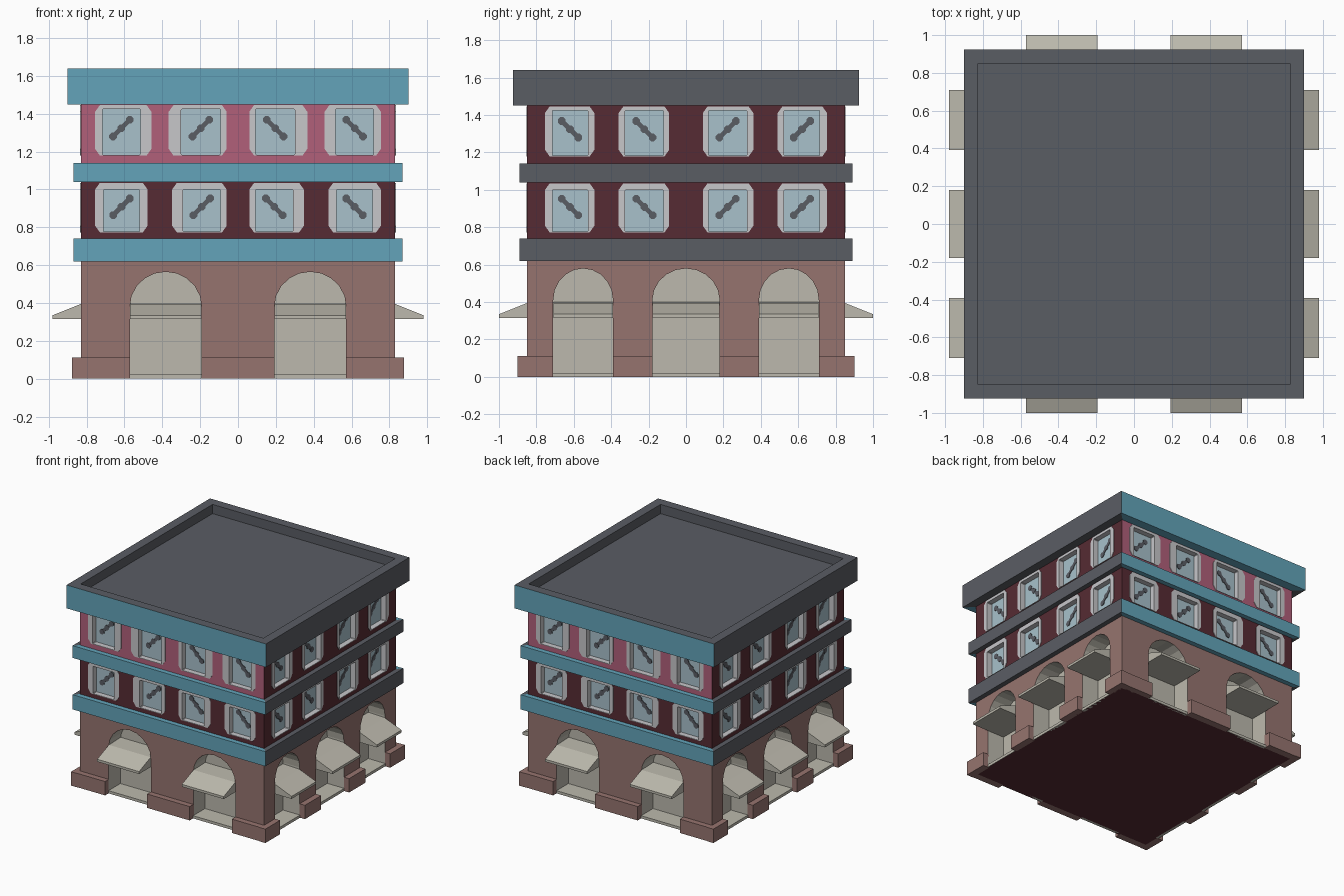
import bpy, bmesh, math

if "Cube" in bpy.data.objects:
    bpy.data.objects.remove(bpy.data.objects["Cube"])

WX, WY = 0.83, 0.85          # half sizes of the wall block


def material(name, r, g, b):
    def lin(c):
        c /= 255
        return c / 12.92 if c <= 0.04045 else ((c + 0.055) / 1.055) ** 2.4
    m = bpy.data.materials.new(name)
    m.diffuse_color = (lin(r), lin(g), lin(b), 1)
    m.use_nodes = True
    m.node_tree.nodes["Principled BSDF"].inputs["Base Color"].default_value = m.diffuse_color
    return m


BRICK = material("brick", 150, 116, 111)
CREAM = material("cream", 188, 185, 173)
TEAL = material("teal", 99, 164, 186)
SLATE = material("slate", 90, 93, 100)
MAROON = material("maroon", 86, 43, 51)
PINK = material("pink", 177, 96, 122)
GLASS = material("glass blue", 168, 193, 203)
WHITE = material("trim white", 199, 199, 202)

# Each facade has its own (along, outward, up) frame
SIDES = {
    "front": lambda u, d, z: (u, -d, z),
    "back": lambda u, d, z: (-u, d, z),
    "right": lambda u, d, z: (d, u, z),
    "left": lambda u, d, z: (-d, -u, z),
}


def is_y(side):
    return side in ("front", "back")


def wall(side):
    return WY if is_y(side) else WX


def sweep(bm, a, b):
    """Solid between two matching outlines."""
    va, vb = [bm.verts.new(p) for p in a], [bm.verts.new(p) for p in b]
    n = len(va)
    bm.faces.new(va)
    bm.faces.new(vb[::-1])
    for i in range(n):
        j = (i + 1) % n
        bm.faces.new((va[i], vb[i], vb[j], va[j]))


def prism(bm, pts, side, d0, d1):
    f = SIDES[side]
    sweep(bm, [f(u, d0, z) for u, z in pts], [f(u, d1, z) for u, z in pts])


def rect(u0, u1, z0, z1):
    return [(u0, z0), (u1, z0), (u1, z1), (u0, z1)]


def chamfered(u0, u1, z0, z1, cu, cz):
    return [(u0 + cu, z0), (u1 - cu, z0), (u1, z0 + cz), (u1, z1 - cz),
            (u1 - cu, z1), (u0 + cu, z1), (u0, z1 - cz), (u0, z0 + cz)]


def finish(name, bm, mats, rule=None):
    bmesh.ops.recalc_face_normals(bm, faces=bm.faces)
    me = bpy.data.meshes.new(name)
    bm.to_mesh(me)
    bm.free()
    ob = bpy.data.objects.new(name, me)
    bpy.context.collection.objects.link(ob)
    for m in mats:
        me.materials.append(m)
    if rule:
        for p in me.polygons:
            p.material_index = rule(p.center, p.normal)
    return ob


def carved_block(name, z0, z1, cutter_bm, mats, rule):
    """Wall block with recesses cut out, coloured by a rule."""
    bm = bmesh.new()
    prism(bm, rect(-WX, WX, z0, z1), "front", -WY, WY)
    ob = finish(name, bm, [])
    cut = finish(name + "_cutter", cutter_bm, [])
    cut.hide_render = True
    mod = ob.modifiers.new("cut", "BOOLEAN")
    mod.object, mod.operation, mod.solver = cut, "DIFFERENCE", "EXACT"
    bpy.context.view_layer.objects.active = ob
    bpy.ops.object.modifier_apply(modifier="cut")
    bpy.data.objects.remove(cut)
    ob.data.materials.clear()
    for m in mats:
        ob.data.materials.append(m)
    for p in ob.data.polygons:
        p.material_index = rule(p.center, p.normal)


def inside(c):
    return abs(c.x) < WX - 0.005 and abs(c.y) < WY - 0.005


# ---- Ground floor with arched niches ----
def arches(side):   # (centre, half width, springing, top)
    if is_y(side):
        return [(s * 0.382, 0.19, 0.38, 0.565) for s in (-1, 1)]
    return [(-0.55, 0.16, 0.41, 0.58), (0, 0.18, 0.41, 0.58), (0.55, 0.16, 0.41, 0.58)]


niches, awn, sill, plinth = (bmesh.new() for _ in range(4))
for side, f in SIDES.items():
    w = wall(side)
    edge = -(0.875 if is_y(side) else 0.9)
    end = -edge
    for c, h, zs, zt in arches(side):
        pts = [(c - h, 0.022), (c + h, 0.022)]
        pts += [(c + h * math.cos(math.pi * i / 10), zs + (zt - zs) * math.sin(math.pi * i / 10))
                for i in range(11)]
        prism(niches, pts, side, w - 0.15, w + 0.1)
        # sloped canopy
        prof = [(w - 0.15, 0.315), (w + 0.15, 0.315), (w + 0.15, 0.335), (w, 0.395), (w - 0.15, 0.40)]
        sweep(awn, [f(c - h + 0.001, d, z) for d, z in prof], [f(c + h - 0.001, d, z) for d, z in prof])
        prism(sill, rect(c - h, c + h, 0, 0.022), side, w - 0.02, w + 0.003)
        prism(plinth, rect(edge, c - h, 0, 0.113), side, w - 0.01, w + 0.047)
        edge = c + h
    prism(plinth, rect(edge, end, 0, 0.113), side, w - 0.01, w + 0.047)


def ground_rule(c, n):
    if n.z < -0.5 and c.z < 0.01:
        return 2
    return 1 if inside(c) else 0


carved_block("ground_floor", 0, 0.63, niches, [BRICK, CREAM, MAROON], ground_rule)
finish("awnings", awn, [CREAM])
finish("door_sills", sill, [CREAM])
finish("plinth", plinth, [BRICK], lambda c, n: 0)


# ---- Upper floors with recessed windows ----
def windows(side, upper):   # glass and frame extents on the positive half
    if not is_y(side):
        return [(0.12, 0.325, 0.09, 0.36), (0.525, 0.715, 0.49, 0.754)]
    if upper:
        return [(0.093, 0.30, 0.06, 0.366), (0.516, 0.717, 0.458, 0.755)]
    return [(0.093, 0.29, 0.06, 0.348), (0.52, 0.712, 0.478, 0.755)]


def storey(name, z0, z1, gz0, gz1, fz1, upper):
    holes, frames, marks = bmesh.new(), bmesh.new(), bmesh.new()
    for side, f in SIDES.items():
        w = wall(side)
        for g0, g1, f0, f1 in windows(side, upper):
            for s in (-1, 1):
                a, b = sorted((s * g0, s * g1))
                p, q = sorted((s * f0, s * f1))
                hole = chamfered(a, b, gz0, gz1, 0.004, 0.004)
                prism(holes, hole, side, w - 0.04, w + 0.05)
                # surround plate with clipped corners
                outer = chamfered(p, q, gz0 - 0.004, fz1, 0.025, 0.035)
                loops = [[frames.verts.new(f(u, d, z)) for u, z in ring]
                         for ring, d in ((hole, w - 0.002), (hole, w + 0.004),
                                         (outer, w + 0.004), (outer, w - 0.002))]
                for k in range(4):
                    m, n = loops[k], loops[(k + 1) % 4]
                    for i in range(8):
                        j = (i + 1) % 8
                        frames.faces.new((m[i], m[j], n[j], n[i]))
                # diagonal mark: three discs on a bar
                c, zc = (a + b) / 2, (gz0 + gz1) / 2 + 0.02
                slope = -s if is_y(side) else s
                d0 = w - 0.041
                for t in (-0.044, 0, 0.044):
                    disc = [(c + t + 0.022 * math.cos(math.pi * (i + .5) / 4),
                             zc + slope * t + 0.022 * math.sin(math.pi * (i + .5) / 4)) for i in range(8)]
                    prism(marks, disc, side, d0, d0 + 0.006)
                e, k = 0.044, 0.009
                bar = [(c - e - k, zc - slope * (e - k)), (c - e + k, zc - slope * (e + k)),
                       (c + e + k, zc + slope * (e - k)), (c + e - k, zc + slope * (e + k))]
                prism(marks, bar, side, d0, d0 + 0.005)

    def rule(c, n):
        if inside(c):
            return 3 if max(abs(n.x * c.x), abs(n.y * c.y)) > 0.76 else 2
        return 1 if upper and abs(n.y) > 0.5 else 0

    carved_block(name + "_walls", z0, z1, holes, [MAROON, PINK, WHITE, GLASS], rule)
    finish(name + "_window_frames", frames, [WHITE])
    finish(name + "_window_marks", marks, [SLATE])


storey("middle_floor", 0.63, 1.09, 0.777, 1.0, 1.035, False)
storey("top_floor", 1.09, 1.47, 1.183, 1.425, 1.446, True)


# ---- Mitred cornices: teal front and back, slate on the sides ----
def cornice(name, z0, z1, ox, oy, ix, iy, slate_top=False):
    for side, f in SIDES.items():
        if is_y(side):
            ou, od, iu, i_d = ox, oy, ix, iy
        else:
            ou, od, iu, i_d = oy, ox, iy, ix
        plan = [(-ou, od), (ou, od), (iu, i_d), (-iu, i_d)]
        bm = bmesh.new()
        sweep(bm, [f(u, d, z0) for u, d in plan], [f(u, d, z1) for u, d in plan])

        def rule(c, n):
            inward = n.x * c.x + n.y * c.y < -0.1
            return int(not is_y(side) or inward or (slate_top and n.z > 0.5))
        finish(name + "_" + side, bm, [TEAL, SLATE], rule)


cornice("lower_cornice", 0.62, 0.74, 0.87, 0.89, 0.80, 0.82)
cornice("middle_cornice", 1.04, 1.14, 0.87, 0.89, 0.80, 0.82)
cornice("parapet", 1.45, 1.64, 0.90, 0.925, 0.825, 0.85, True)

# ---- Sunken flat roof ----
bm = bmesh.new()
prism(bm, rect(-0.828, 0.828, 1.465, 1.565), "front", -0.853, 0.853)
finish("roof", bm, [SLATE])
